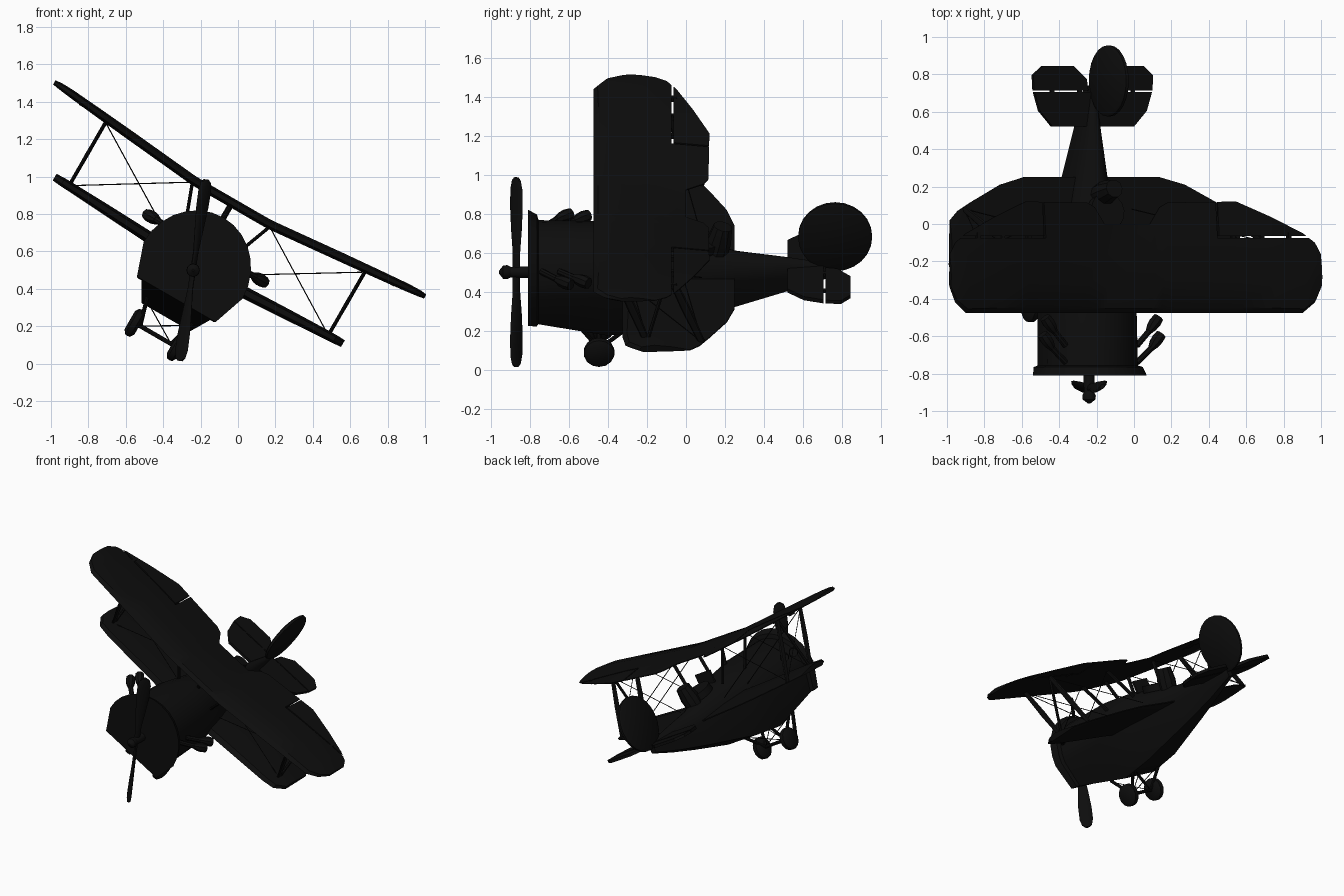
import bpy, bmesh, math
from mathutils import Matrix, Vector

cube = bpy.data.objects.get("Cube")
if cube:
    bpy.data.objects.remove(cube)

black = bpy.data.materials.new("matte_black")
black.use_nodes = True
COLOUR = (0.004, 0.004, 0.004, 1)
black.diffuse_color = COLOUR
black.node_tree.nodes["Principled BSDF"].inputs["Base Color"].default_value = COLOUR

# The aircraft is built level around its nose axis, then banked as a whole
BANK = Matrix.Translation((-0.24, 0, 0.5)) @ Matrix.Rotation(math.radians(30), 4, 'Y')
SIDES = (("left", 1), ("right", -1))


def finish(name, bm, smooth=True):
    bmesh.ops.recalc_face_normals(bm, faces=bm.faces)
    mesh = bpy.data.meshes.new(name)
    bm.to_mesh(mesh)
    bm.free()
    mesh.transform(BANK)
    mesh.materials.append(black)
    ob = bpy.data.objects.new(name, mesh)
    bpy.context.collection.objects.link(ob)
    bpy.ops.object.select_all(action='DESELECT')
    ob.select_set(True)
    bpy.context.view_layer.objects.active = ob
    if smooth:
        bpy.ops.object.shade_smooth_by_angle(angle=math.radians(35))
    return ob


def loft(name, rings, smooth=True):
    bm = bmesh.new()
    loops = [[bm.verts.new(p) for p in ring] for ring in rings]
    n = len(loops[0])
    for a, b in zip(loops, loops[1:]):
        for i in range(n):
            j = (i + 1) % n
            bm.faces.new((a[i], a[j], b[j], b[i]))
    bm.faces.new(loops[0])
    bm.faces.new(loops[-1])
    return finish(name, bm, smooth)


def tube(name, a, b, radii, n=8, flat=1.0):
    """Round or flattened bar from a to b, with radii spread along it."""
    a, b = Vector(a), Vector(b)
    d = (b - a).normalized()
    e = d.cross(Vector((0, 1, 0)))
    e = e.normalized() if e.length > 0.01 else Vector((1, 0, 0))
    f = d.cross(e)
    rings = []
    for k, r in enumerate(radii):
        c = a.lerp(b, k / (len(radii) - 1))
        rings.append([c + e * r * flat * math.cos(t) + f * r * math.sin(t)
                      for t in (2 * math.pi * i / n for i in range(n))])
    return loft(name, rings)


def box(name, centre, size):
    bm = bmesh.new()
    bmesh.ops.create_cube(bm, size=1, matrix=Matrix.Translation(centre) @ Matrix.Diagonal((*size, 1)))
    return finish(name, bm, False)


def plate(name, outline, v, thick):
    return loft(name, [[(x, y, v + h) for x, y in outline] for h in (-thick / 2, thick / 2)], False)


# Fuselage: round back, straight sides narrowing to a flat keel
def section(y, w, top, keel_w, keel):
    arc = [(w * math.cos(t), y, top * math.sin(t)) for t in (math.pi * i / 14 for i in range(15))]
    return arc + [(-keel_w, y, keel), (keel_w, y, keel)]


loft("fuselage", [section(*s) for s in (
    (-0.78, 0.26, 0.27, 0.215, -0.18), (-0.4, 0.25, 0.265, 0.15, -0.29),
    (-0.15, 0.21, 0.23, 0.14, -0.26), (0.26, 0.09, 0.115, 0.075, -0.16),
    (0.52, 0.05, 0.085, 0.04, -0.09), (0.74, 0.02, 0.05, 0.02, -0.02))])
loft("cowl_lip", [section(*s) for s in (
    (-0.81, 0.305, 0.325, 0.243, -0.18), (-0.765, 0.285, 0.3, 0.235, -0.185),
    (-0.755, 0.255, 0.265, 0.21, -0.18))])

# Cockpit rim, seat back and windscreen
bm = bmesh.new()
bmesh.ops.create_circle(bm, cap_ends=True, segments=16, radius=0.1)
ext = bmesh.ops.extrude_face_region(bm, geom=bm.faces[:])
bmesh.ops.translate(bm, vec=(0, 0, 0.05), verts=[g for g in ext["geom"] if isinstance(g, bmesh.types.BMVert)])
bmesh.ops.transform(bm, verts=bm.verts, matrix=Matrix.Translation((0, 0.06, 0.155)) @ Matrix.Rotation(-0.25, 4, 'X'))
finish("cockpit_rim", bm)
tube("seat_back", (0, 0.15, 0.1), (0, 0.19, 0.27), (0.06, 0.065, 0.05), 10)
box("windscreen", (0, -0.06, 0.24), (0.14, 0.015, 0.09))

# Wings: lofted aerofoil stations mirrored about the centre
FOIL = ((0, 0), (0.05, 0.5), (0.3, 0.75), (0.65, 0.5), (1, 0.06), (1, -0.06), (0.6, -0.2), (0.08, -0.3))


def wing(name, half, thick):
    stations = [(-u, *r) for u, *r in reversed(half)] + list(half)
    return loft(name, [[(u, le + (te - le) * c, v + thick * s * k) for c, k in FOIL]
                       for u, le, te, v, s in stations])


upper = wing("upper_wing", (
    (0.14, -0.475, 0.0, 0.405, 1), (0.2, -0.475, 0.09, 0.405, 1), (0.25, -0.475, 0.115, 0.407, 1),
    (0.65, -0.475, 0.12, 0.445, 1), (0.86, -0.475, 0.035, 0.465, 0.95),
    (1.04, -0.475, -0.05, 0.483, 0.85), (1.11, -0.42, -0.1, 0.49, 0.7),
    (1.145, -0.34, -0.16, 0.493, 0.5)), 0.048)
wing("lower_wing", (
    (0.1, -0.325, 0.25, 0.01, 1), (0.42, -0.325, 0.25, 0.027, 0.9), (0.57, -0.325, 0.21, 0.035, 0.85),
    (0.75, -0.325, 0.12, 0.045, 0.75), (0.84, -0.31, 0.07, 0.049, 0.7),
    (0.89, -0.24, 0.02, 0.052, 0.6)), 0.065)

# Aileron slots cut through the upper wing, bridged by hinges
for side, s in SIDES:
    for centre, size in (((s * 0.83, -0.07, 0.46), (0.6, 0.01, 0.2)),
                         ((s * 0.535, 0.03, 0.44), (0.01, 0.21, 0.2))):
        cutter = box("slot_cutter", centre, size)
        cutter.hide_render = True
        mod = upper.modifiers.new("slot", 'BOOLEAN')
        mod.operation = 'DIFFERENCE'
        mod.object = cutter
        bpy.context.view_layer.objects.active = upper
        bpy.ops.object.modifier_apply(modifier=mod.name)
        bpy.data.objects.remove(cutter)
    for u in (0.63, 0.8, 0.96):
        box(side + "_aileron_hinge", (s * u, -0.07, 0.409 + 0.09 * (u - 0.25)), (0.02, 0.05, 0.025))

# Struts and bracing wires
for side, s in SIDES:
    def pt(u, y, v):
        return (s * u, y, v)
    for end, yu, yl in (("front", -0.36, -0.2), ("rear", -0.09, 0.08)):
        tag = side + "_" + end
        tube(tag + "_wing_strut", pt(0.8, yu, 0.46), pt(0.8, yl, 0.05), (0.018, 0.024, 0.018), 8, 0.45)
        tube(tag + "_cabane_strut", pt(0.24, yu, 0.41), pt(0.15, yu + 0.06, 0.17), (0.015, 0.015), 8, 0.6)
        tube(tag + "_flying_wire", pt(0.8, yu, 0.45), pt(0.21, yl, 0.09), (0.003, 0.003), 4)
        tube(tag + "_landing_wire", pt(0.24, yu, 0.405), pt(0.8, yl, 0.06), (0.003, 0.003), 4)
    tube(side + "_diagonal_strut", pt(0.8, -0.09, 0.46), pt(0.8, -0.2, 0.05), (0.01, 0.01), 6)
    tube(side + "_incidence_wire", pt(0.8, -0.36, 0.45), pt(0.8, 0.08, 0.05), (0.003, 0.003), 4)
tube("centre_strut", (0, -0.36, 0.41), (0, -0.3, 0.22), (0.012, 0.012), 8)

# Tailplane, elevators and rudder
plate("tailplane", [(s * u, y) for s, pts in ((1, ((0.25, 0.52), (0.33, 0.605), (0.362, 0.705))),
                                             (-1, ((0.362, 0.705), (0.33, 0.605), (0.25, 0.52))))
                    for u, y in pts], 0.035, 0.022)
for side, s in SIDES:
    plate(side + "_elevator", [(s * u, y) for u, y in (
        (0.03, 0.715), (0.365, 0.715), (0.37, 0.795), (0.31, 0.845), (0.12, 0.845), (0.04, 0.775))], 0.035, 0.02)
    for u in (0.08, 0.25):
        box(side + "_elevator_hinge", (s * u, 0.71, 0.035), (0.02, 0.03, 0.016))
loft("rudder", [[(x, 0.765 + 0.19 * k * math.cos(t), 0.21 + 0.2 * k * math.sin(t))
                 for t in (2 * math.pi * i / 24 for i in range(24))]
                for x, k in ((-0.016, 0.93), (-0.008, 1), (0.008, 1), (0.016, 0.93))])

# Propeller: twisted tapering blades on a hub with a pointed spinner
AXIS = Vector((-0.37, 0, 0.93))
ACROSS = Vector((0.93, 0, 0.37))
for name, s in (("upper", 1), ("lower", -1)):
    rings = []
    for r, w, twist in ((0.0, 0.022, 60), (0.1, 0.022, 60), (0.22, 0.036, 50), (0.34, 0.046, 45),
                        (0.43, 0.046, 42), (0.475, 0.034, 40), (0.49, 0.015, 40)):
        a = math.radians(twist)
        chord = ACROSS * s * math.cos(a) + Vector((0, math.sin(a), 0))
        normal = ACROSS * s * -math.sin(a) + Vector((0, math.cos(a), 0))
        c = AXIS * s * r + Vector((0, -0.87, 0))
        rings.append([c + chord * w * math.cos(t) + normal * 0.011 * math.sin(t)
                      for t in (math.pi * i / 5 for i in range(10))])
    loft(name + "_propeller_blade", rings)
tube("propeller_shaft", (0, -0.92, 0), (0, -0.79, 0), (0.025, 0.03, 0.03), 12)
tube("spinner", (0, -0.96, 0), (0, -0.895, 0), (0.006, 0.034, 0.036, 0.025), 12)

# Exhaust stubs with fat ends, two on each flank
for side, s in SIDES:
    for tag, y, u in (("front", -0.74, 0.35), ("rear", -0.65, 0.335)):
        elbow, end = (s * (u - 0.045), y + 0.075, 0.135), (s * (u + 0.015), y + 0.15, 0.135)
        tube(f"{side}_{tag}_exhaust_pipe", (s * 0.22, y, 0.13), elbow, (0.017, 0.017), 8)
        tube(f"{side}_{tag}_exhaust_end", elbow, end, (0.018, 0.03, 0.034, 0.03), 8)

# Undercarriage: wheels, axle, legs and cross wires
tube("axle", (-0.13, -0.446, -0.4), (0.13, -0.446, -0.4), (0.012, 0.012), 8)
for side, s in SIDES:
    tube(side + "_wheel", (s * 0.1, -0.446, -0.4), (s * 0.16, -0.446, -0.4), (0.055, 0.078, 0.08, 0.078, 0.055), 14)
    for tag, y in (("front", -0.54), ("rear", -0.3)):
        tube(f"{side}_{tag}_gear_leg", (s * 0.095, -0.446, -0.4), (s * 0.14, y, -0.25), (0.011, 0.011), 8)
        tube(f"{side}_{tag}_gear_wire", (s * 0.095, -0.446, -0.4), (s * -0.14, y, -0.26), (0.003, 0.003), 4)
